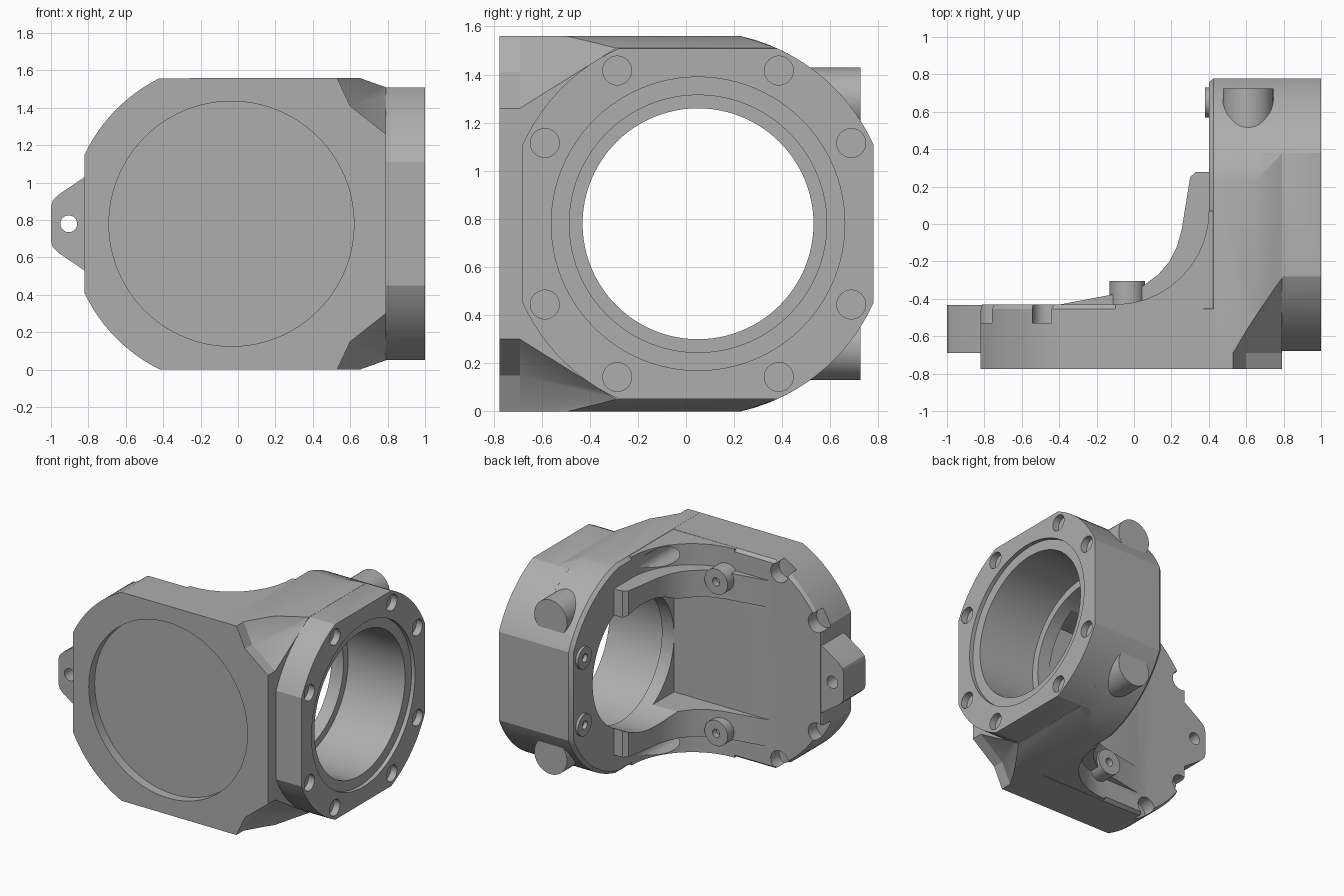
import bpy, bmesh
from math import sin, cos, pi, asin, acos, radians
from mathutils import Vector

if "Cube" in bpy.data.objects:
    bpy.data.objects.remove(bpy.data.objects["Cube"])

grey = bpy.data.materials.new("cast_grey")
grey.use_nodes = True
COLOUR = (0.42, 0.42, 0.42, 1)
grey.diffuse_color = COLOUR
grey.node_tree.nodes["Principled BSDF"].inputs["Base Color"].default_value = COLOUR

MID = 0.78            # height of both bore axes
BORE_Y = 0.05         # side bore axis
FACE_X = -0.035       # front recess axis


def loft(name, sections):
    """Skin equal-length rings of points and cap both ends."""
    bm = bmesh.new()
    rings = [[bm.verts.new(p) for p in s] for s in sections]
    n = len(rings[0])
    for a, b in zip(rings, rings[1:]):
        for i in range(n):
            j = (i + 1) % n
            bm.faces.new((a[i], a[j], b[j], b[i]))
    bm.faces.new(rings[0])
    bm.faces.new(rings[-1])
    bmesh.ops.recalc_face_normals(bm, faces=bm.faces[:])
    me = bpy.data.meshes.new(name)
    bm.to_mesh(me)
    bm.free()
    ob = bpy.data.objects.new(name, me)
    bpy.context.collection.objects.link(ob)
    me.materials.append(grey)
    return ob


def hull(name, points):
    bm = bmesh.new()
    for p in points:
        bm.verts.new(p)
    bmesh.ops.convex_hull(bm, input=bm.verts[:])
    bmesh.ops.recalc_face_normals(bm, faces=bm.faces[:])
    me = bpy.data.meshes.new(name)
    bm.to_mesh(me)
    bm.free()
    ob = bpy.data.objects.new(name, me)
    bpy.context.collection.objects.link(ob)
    me.materials.append(grey)
    return ob


def along_x(name, x0, x1, y, z, r, n=40):
    ring = [(y + r * cos(2 * pi * i / n), z + r * sin(2 * pi * i / n)) for i in range(n)]
    return loft(name, [[(x, a, b) for a, b in ring] for x in (x0, x1)])


def along_y(name, y0, y1, x, z, r, n=40):
    ring = [(x + r * cos(2 * pi * i / n), z + r * sin(2 * pi * i / n)) for i in range(n)]
    return loft(name, [[(a, y, b) for a, b in ring] for y in (y0, y1)])


def combine(target, other, op):
    mod = target.modifiers.new(op, "BOOLEAN")
    mod.operation, mod.solver, mod.object = op, "EXACT", other
    bpy.context.view_layer.objects.active = target
    bpy.ops.object.modifier_apply(modifier=mod.name)
    bpy.data.objects.remove(other)


def join(target, other):
    combine(target, other, "UNION")


def cut(target, other):
    combine(target, other, "DIFFERENCE")


def arc(r, a0, a1, n=12):
    return [(r * cos(a0 + (a1 - a0) * i / n), r * sin(a0 + (a1 - a0) * i / n)) for i in range(n + 1)]


def shrink(ring, k):
    """Scale a ring about its middle for a softened end."""
    c = sum((Vector(p) for p in ring), Vector()) / len(ring)
    return [c + (Vector(p) - c) * k for p in ring]


# Front plate: arcs on the left corners, small chamfers on the right
left = arc(0.868, acos(-0.385 / 0.868), acos(-0.785 / 0.868))
left = [(FACE_X + a, b) for a, b in left]
top = [(0.79, 0.73), (0.65, 0.78)] + left
outline = top + [(a, -b) for a, b in reversed(top)]
plate = [[(a, y, MID + b) for a, b in outline] for y in (-0.775, -0.455, -0.43)]
body = loft("housing", plate[:2] + [shrink(plate[2], 0.975)])


# Side ring body, tapering toward the flange
def ring_section(x, hz, k=1):
    up = arc(0.8, asin(0.33 / 0.8), asin(hz / 0.8))
    up = [(BORE_Y + a * k, b * k) for a, b in up] + [(-0.775, hz * k)]
    return [(x, a, MID + b) for a, b in up + [(a, -b) for a, b in reversed(up)]]


join(body, loft("ring_body", [ring_section(0.4, 0.78, 0.97), ring_section(0.425, 0.78),
                              ring_section(0.65, 0.78), ring_section(0.79, 0.73)]))

# Inner corner fillets and ribs, above and below
fillet = [(-0.1 + 0.5 * sin(t * pi / 20), 0.07 - 0.5 * cos(t * pi / 20)) for t in range(11)]
fillet += [(0.5, 0.07), (0.5, -0.5), (-0.1, -0.5)]
rib = [(-0.4, -0.431), (-0.05, -0.365), (0.05, -0.33), (0.13, -0.27), (0.19, -0.2), (0.23, -0.12),
       (0.255, -0.03), (0.3, 0.25), (0.33, 0.278), (0.5, 0.28), (0.5, -0.5), (-0.4, -0.5)]
for s in (1, -1):
    join(body, loft("fillet", [[(a, b, MID + s * h) for a, b in fillet] for h in (0.5, 0.778)]))
    join(body, loft("rib", [[(a, b, MID + s * h) for a, b in rib] for h in (0.42, 0.62)]))
    # Sloped corner relief beside the flange
    pts = [(x, y, MID + s * z) for y in (-0.9, -0.69)
           for x, z in ((0.52, 0.8), (0.54, 0.77), (0.6, 0.63), (0.79, 0.48), (0.9, 0.42), (0.9, 0.8))]
    cut(body, hull("corner_relief", pts + [(0.8, -0.27, MID + s * 0.735), (0.8, -0.27, MID + s * 0.8)]))

# Mounting flange
corner = arc(0.8, asin(0.33 / 0.8), acos(0.33 / 0.8))
half = corner + [(-a, b) for a, b in reversed(corner)]
flange = half + [(-a, -b) for a, b in half]
join(body, loft("flange", [[(x, BORE_Y + a, MID + b) for a, b in flange] for x in (0.7, 1)]))

# Lug on the left edge with its hole
lug = [(-0.78, 0.275), (-0.82, 0.25), (-0.96, 0.155), (-0.99, 0.125), (-1, 0.09)]
lug += [(a, -b) for a, b in reversed(lug)]
join(body, loft("lug", [[(a, y, MID + b) for a, b in lug] for y in (-0.69, -0.432)]))
cut(body, along_y("lug_hole", -0.9, -0.3, -0.905, MID, 0.045))

for s in (1, -1):
    # Round pads on the back, bosses and screw heads
    join(body, along_y("pad", 0.3, 0.725, 0.61, MID + s * 0.515, 0.135))
    join(body, along_y("boss", -0.5, -0.305, FACE_X, MID + s * 0.565, 0.095))
    cut(body, along_y("boss_hole", -0.35, -0.2, FACE_X, MID + s * 0.565, 0.03))
    join(body, along_x("screw_head", 0.38, 0.5, 0.65, MID + s * 0.25, 0.08))
    cut(body, along_x("screw_socket", 0.3, 0.41, 0.65, MID + s * 0.25, 0.03))
    # Edge bolt pockets on the rear of the plate
    for dx, dz, y1 in ((-0.435, 0.7, -0.3), (-0.745, 0.41, -0.3), (0.36, 0.7, 0.2)):
        cut(body, along_y("bolt_pocket", -0.53, y1, FACE_X + dx, MID + s * dz, 0.072))

# Front recess and stepped side bore
cut(body, along_y("front_recess", -0.9, -0.705, FACE_X, MID, 0.655, 96))
for x0, r in ((0.2, 0.48), (0.5, 0.535), (0.97, 0.61)):
    cut(body, along_x("bore", x0, 1.1, BORE_Y, MID, r, 96))

# Flange bolt holes
for q in range(4):
    for a in (27.8, 62.2):
        t = radians(a + 90 * q)
        cut(body, along_x("bolt_hole", 0.95, 1.1, BORE_Y + 0.72 * cos(t), MID + 0.72 * sin(t), 0.06))

bpy.ops.object.select_all(action="DESELECT")
body.select_set(True)
bpy.context.view_layer.objects.active = body
bpy.ops.object.shade_smooth_by_angle(angle=radians(25))
